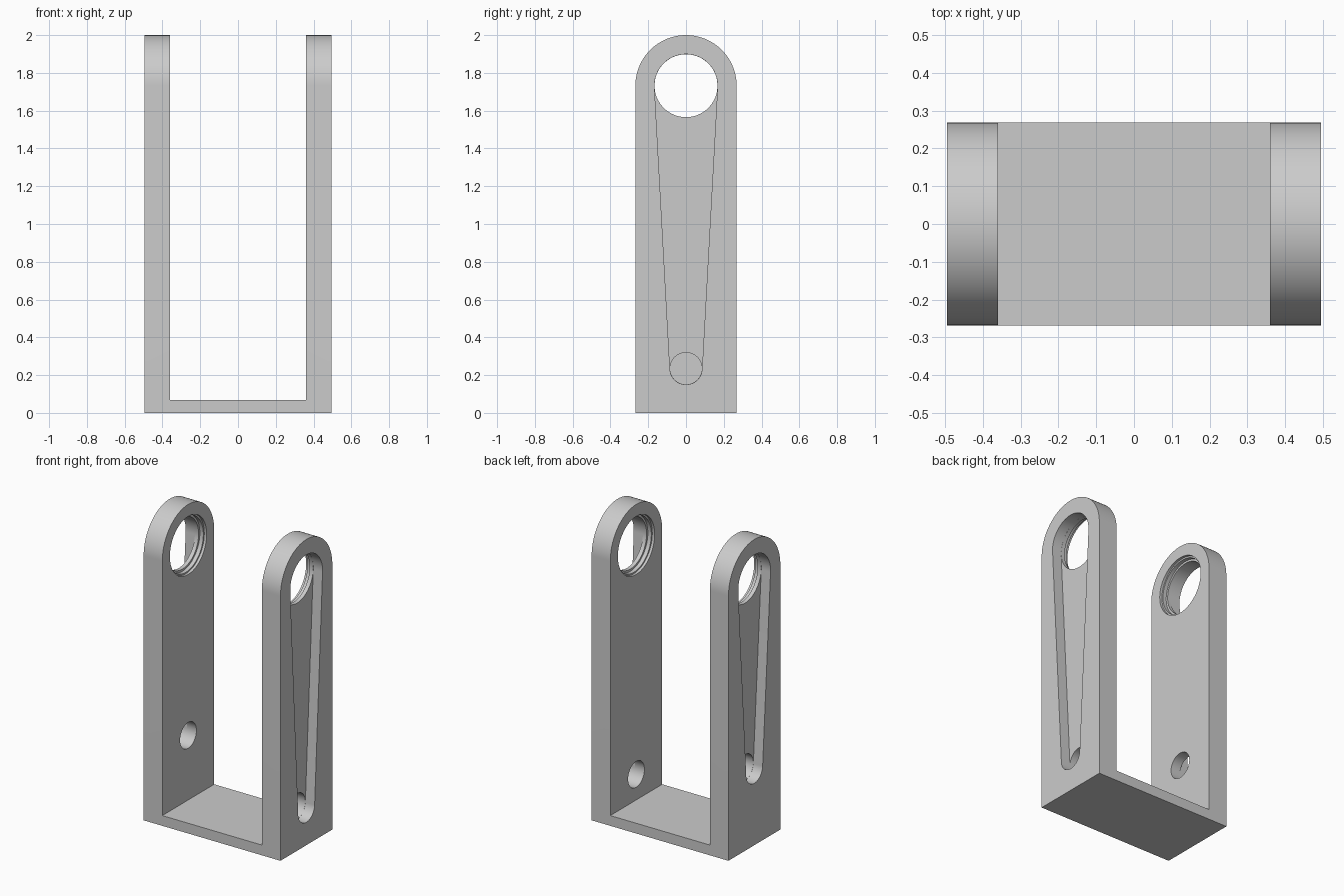
import bpy, bmesh
from math import cos, sin, tau, pi
from mathutils import Vector

if "Cube" in bpy.data.objects:
    bpy.data.objects.remove(bpy.data.objects["Cube"], do_unlink=True)

grey = bpy.data.materials.new("plain grey")
grey.use_nodes = True
color = (0.6, 0.6, 0.6, 1)
grey.diffuse_color = color
grey.node_tree.nodes["Principled BSDF"].inputs["Base Color"].default_value = color

HALF_X, INNER_X, HALF_Y = 0.495, 0.36, 0.268
EYE_Z, EYE_R, PIN_R = 1.732, 0.167, 0.085
FLOOR, SLOT = 0.067, 0.067


def circle(z, r, n=96):
    return [(r * cos(tau * i / n), z + r * sin(tau * i / n)) for i in range(n)]


def prism(name, outline, x0, x1):
    """Extrude a (y, z) outline along x."""
    bm = bmesh.new()
    face = bm.faces.new([bm.verts.new((x0, y, z)) for y, z in outline])
    new = bmesh.ops.extrude_face_region(bm, geom=[face])["geom"]
    bmesh.ops.translate(bm, vec=(x1 - x0, 0, 0),
                        verts=[v for v in new if isinstance(v, bmesh.types.BMVert)])
    bmesh.ops.recalc_face_normals(bm, faces=bm.faces)
    mesh = bpy.data.meshes.new(name)
    bm.to_mesh(mesh)
    bm.free()
    mesh.materials.append(grey)
    obj = bpy.data.objects.new(name, mesh)
    bpy.context.collection.objects.link(obj)
    return obj


def combine(target, tool, operation):
    """Apply a boolean and discard the tool."""
    bpy.context.view_layer.objects.active = target
    mod = target.modifiers.new("boolean", "BOOLEAN")
    mod.operation, mod.solver, mod.object = operation, "EXACT", tool
    bpy.ops.object.modifier_apply(modifier=mod.name)
    bpy.data.objects.remove(tool, do_unlink=True)


def tapered_slot(pin_z):
    """Outline wrapping the large eye and the small pin hole."""
    d = EYE_Z - pin_z
    lean = (EYE_R - PIN_R) / d
    n = 64
    a0 = -lean
    top = [a0 + (pi - 2 * a0) * i / n for i in range(n + 1)]
    low = [pi - a0 + (pi + 2 * a0) * i / n for i in range(n + 1)]
    return ([(EYE_R * cos(a), EYE_Z + EYE_R * sin(a)) for a in top]
            + [(PIN_R * cos(a), pin_z + PIN_R * sin(a)) for a in low])


# Round-topped arms joined by the floor plate
arch = [(-HALF_Y, 0), (HALF_Y, 0)] + [
    (HALF_Y * cos(pi * i / 64), EYE_Z + HALF_Y * sin(pi * i / 64)) for i in range(65)]
bracket = prism("bracket", arch, INNER_X, HALF_X)
combine(bracket, prism("right_arm", arch, -HALF_X, -INNER_X), "UNION")
plate = [(-HALF_Y, 0), (HALF_Y, 0), (HALF_Y, FLOOR), (-HALF_Y, FLOOR)]
combine(bracket, prism("floor_plate", plate, -INNER_X, INNER_X), "UNION")

# Outer slots, pin holes and stepped bearing seats, with pin holes at two heights
for side, pin_z in ((1, 0.235), (-1, 0.49)):
    cuts = [
        (tapered_slot(pin_z), HALF_X - SLOT, HALF_X + 0.1),
        (circle(pin_z, PIN_R - 0.0005), INNER_X - 0.1, HALF_X - SLOT / 2),
        (circle(EYE_Z, EYE_R - 0.0005), INNER_X - 0.1, HALF_X - SLOT / 2),
        (circle(EYE_Z, 0.18), INNER_X - 0.1, INNER_X + 0.042),
        (circle(EYE_Z, 0.19), INNER_X - 0.1, INNER_X + 0.017),
    ]
    for outline, x0, x1 in cuts:
        combine(bracket, prism("cutter", outline, side * x0, side * x1), "DIFFERENCE")

# Merge flat areas and smooth the round walls
bm = bmesh.new()
bm.from_mesh(bracket.data)
bmesh.ops.remove_doubles(bm, verts=bm.verts, dist=0.0001)
bmesh.ops.dissolve_limit(bm, angle_limit=0.002, verts=bm.verts, edges=bm.edges)
bm.to_mesh(bracket.data)
bm.free()
bpy.ops.object.select_all(action="DESELECT")
bracket.select_set(True)
bpy.context.view_layer.objects.active = bracket
bpy.ops.object.shade_smooth_by_angle(angle=0.5)
